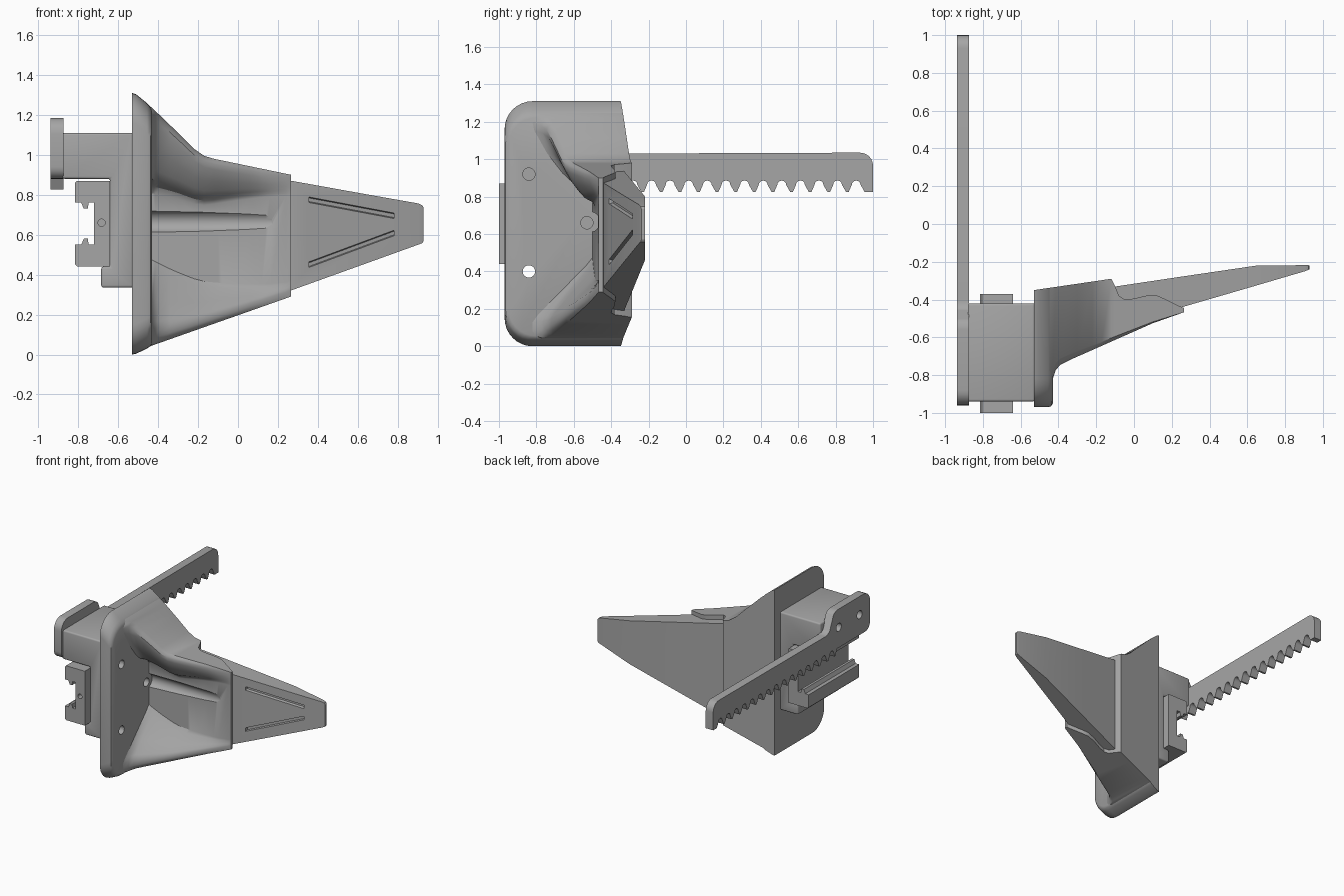
import bpy, bmesh, math
from mathutils import Vector

cube = bpy.data.objects.get("Cube")
if cube:
    bpy.data.objects.remove(cube, do_unlink=True)

grey = bpy.data.materials.new("machined grey")
grey.use_nodes = True
colour = (0.38, 0.38, 0.38, 1)
grey.diffuse_color = colour
grey.node_tree.nodes["Principled BSDF"].inputs["Base Color"].default_value = colour


def loft(name, rings):
    """Skin a list of equal-length point rings and cap both ends."""
    bm = bmesh.new()
    rows = [[bm.verts.new(p) for p in ring] for ring in rings]
    n = len(rows[0])
    for a, b in zip(rows, rows[1:]):
        for i in range(n):
            j = (i + 1) % n
            bm.faces.new((a[i], a[j], b[j], b[i]))
    bm.faces.new(rows[0])
    bm.faces.new(rows[-1])
    bmesh.ops.recalc_face_normals(bm, faces=bm.faces)
    mesh = bpy.data.meshes.new(name)
    bm.to_mesh(mesh)
    bm.free()
    mesh.materials.append(grey)
    obj = bpy.data.objects.new(name, mesh)
    bpy.context.collection.objects.link(obj)
    return obj


def prism_y(name, pts, lo, hi):
    return loft(name, [[(x, y, z) for x, z in pts] for y in (lo, hi)])


def prism_x(name, pts, lo, hi):
    return loft(name, [[(x, y, z) for y, z in pts] for x in (lo, hi)])


def circle(a, b, r, n=24):
    return [(a + r * math.cos(2 * math.pi * i / n), b + r * math.sin(2 * math.pi * i / n))
            for i in range(n)]


def apply(obj, mod):
    bpy.ops.object.select_all(action='DESELECT')
    bpy.context.view_layer.objects.active = obj
    obj.select_set(True)
    bpy.ops.object.modifier_apply(modifier=mod.name)


def cut(obj, *cutters):
    for c in cutters:
        mod = obj.modifiers.new("cut", 'BOOLEAN')
        mod.operation, mod.solver, mod.object = 'DIFFERENCE', 'EXACT', c
        apply(obj, mod)
        bpy.data.objects.remove(c, do_unlink=True)


def bevel(obj, width, segments=3):
    mod = obj.modifiers.new("bevel", 'BEVEL')
    mod.width, mod.segments, mod.limit_method = width, segments, 'ANGLE'
    mod.angle_limit = math.radians(40)
    apply(obj, mod)


def smooth(obj, angle=35):
    bpy.ops.object.select_all(action='DESELECT')
    bpy.context.view_layer.objects.active = obj
    obj.select_set(True)
    bpy.ops.object.shade_smooth_by_angle(angle=math.radians(angle))


def curve(keys, x):
    """Piecewise linear interpolation."""
    for (xa, a), (xb, b) in zip(keys, keys[1:]):
        if x <= xb:
            return a + (b - a) * (x - xa) / (xb - xa)
    return keys[-1][1]


# Mounting plate: rounded front corners, tapering towards the body
def plate_ring(x, bottom, top, inset):
    r, front, back = 0.15, -0.97 + inset, -0.35 + 0.146 * (x + 0.53)
    ring = [(x, back, bottom)]
    for cz, start in ((bottom + r, 270), (top - r, 180)):
        for i in range(9):
            a = math.radians(start - i * 90 / 8)
            ring.append((x, front + r + r * math.cos(a), cz + r * math.sin(a)))
    return ring + [(x, back, top)]


plate = loft("mounting_plate", [plate_ring(-0.53, 0.0, 1.31, 0),
                                plate_ring(-0.51, 0.004, 1.303, 0),
                                plate_ring(-0.455, 0.03, 1.258, 0),
                                plate_ring(-0.438, 0.042, 1.238, 0.006),
                                plate_ring(-0.43, 0.055, 1.222, 0.02)])
bolts = [(-0.84, 0.92), (-0.84, 0.40), (-0.53, 0.66)]
cut(plate, *[prism_x("hole_cutter", circle(y, z, 0.033), -0.6, -0.3) for y, z in bolts])
smooth(plate)

# Tapered body with a dished front between two raised arms
TOP = [(-0.5, 1.29), (-0.43, 1.235), (-0.3, 1.11), (-0.22, 1.03), (-0.17, 0.995),
       (-0.12, 0.98), (0.265, 0.90)]
BOTTOM = [(-0.5, 0.02), (-0.43, 0.045), (0.265, 0.29)]
RIM = [(-0.5, -0.84), (-0.43, -0.82), (-0.415, -0.775), (-0.39, -0.745), (-0.34, -0.72),
       (0.1, -0.525), (0.265, -0.467)]
BACK = [(-0.53, -0.35), (-0.12, -0.29), (-0.1, -0.33), (-0.08, -0.38), (-0.05, -0.40),
        (0, -0.395), (0.06, -0.38), (0.12, -0.378), (0.16, -0.395), (0.24, -0.435),
        (0.265, -0.445)]
# fraction of height near the plate, the same at the tip, and share of rim depth
DISH = [(0, 0, 0.86), (0.012, 0.015, 0.96), (0.03, 0.03, 1), (0.07, 0.05, 1),
        (0.10, 0.065, 0.92), (0.19, 0.08, 0.6), (0.32, 0.11, 0.12), (0.36, 0.13, 0),
        (0.64, 0.82, 0), (0.67, 0.84, 0.08), (0.70, 0.86, 0.34), (0.74, 0.88, 0.5),
        (0.83, 0.90, 0.76), (0.93, 0.94, 0.97), (0.965, 0.97, 1), (0.985, 0.985, 0.96),
        (1, 1, 0.86)]


def body_ring(x):
    lo, hi, rim, back = (curve(k, x) for k in (BOTTOM, TOP, RIM, BACK))
    s = min(max((x + 0.43) / 0.65, 0), 1)
    floor = -0.50 + 0.033 * s
    ring = [(x, back, lo)]
    for near, far, w in DISH:
        t = near + (far - near) * s
        y = floor + (min(rim, floor) - floor) * w
        ring.append((x, y, lo + t * (hi - lo)))
    return ring + [(x, back, hi)]


stations = sorted({x for k in (TOP, RIM, BACK) for x, _ in k if x >= -0.5})
body = loft("dished_body", [body_ring(x) for x in stations])
# Round-ended channel along the middle of the dish
channel = [[(x, y, z) for y, z in circle(-0.515, 0.665, r)]
           for x, r in ((-0.52, 0.055), (0.14, 0.055), (0.17, 0.047), (0.185, 0.03))]
cut(body, loft("channel_cutter", channel))
smooth(body, 32)


# Wedge tooth nested behind the body
def tooth_ring(x, front, back, lo, hi):
    return [(x, front, lo), (x, front, hi), (x, back, hi), (x, back, lo)]


tooth = loft("wedge_tooth", [tooth_ring(-0.14, -0.44, -0.337, 0.175, 0.943),
                             tooth_ring(0.255, -0.44, -0.278, 0.317, 0.872),
                             tooth_ring(0.65, -0.325, -0.22, 0.459, 0.801),
                             tooth_ring(0.905, -0.25, -0.218, 0.551, 0.756),
                             tooth_ring(0.923, -0.243, -0.218, 0.558, 0.747),
                             tooth_ring(0.93, -0.238, -0.22, 0.57, 0.733)])


# Slanted relief slots on the tooth front
def slot(x0, z0, x1, z1, half=0.018):
    rings = []
    for x, z in ((x0, z0), (x1, z1)):
        y = -0.44 + (x - 0.255) * 0.291
        rings.append([(x, y - 0.05, z - half - 0.008), (x, y - 0.05, z + half + 0.008),
                      (x, y + 0.02, z + half * 0.5), (x, y + 0.02, z - half * 0.5)])
    return loft("slot_cutter", rings)


cut(tooth, slot(0.355, 0.775, 0.78, 0.695), slot(0.355, 0.45, 0.78, 0.608))
smooth(tooth, 20)

# Bracket behind the plate
bracket = prism_y("bracket", [(-0.88, 0.88), (-0.64, 0.88), (-0.64, 0.44), (-0.685, 0.44),
                              (-0.685, 0.335), (-0.525, 0.335), (-0.525, 1.11),
                              (-0.88, 1.11)], -0.94, -0.42)
bevel(bracket, 0.012)
cut(bracket, *[prism_x("hole_cutter", circle(y, z, 0.033), -0.8, -0.4) for y, z in bolts])
smooth(bracket)

# Guide rail: hooked channel, mirrored about its middle height
mid = 0.655
half = [(-0.64, 0.215), (-0.805, 0.215), (-0.815, 0.205), (-0.815, 0.105), (-0.785, 0.105),
        (-0.772, 0.075), (-0.752, 0.075), (-0.748, 0.105), (-0.72, 0.105)]
rail = prism_y("guide_rail", [(x, mid + h) for x, h in half] +
               [(x, mid - h) for x, h in reversed(half)], -1.0, -0.37)
cut(rail, prism_y("hole_cutter", circle(-0.683, 0.66, 0.018), -1.1, -0.9))
smooth(rail)


# Toothed rack: narrow bar with a taller mounting head
def arc(cy, cz, r, start, end, n=6):
    angles = [math.radians(start + (end - start) * i / n) for i in range(n + 1)]
    return [(cy + r * math.cos(a), cz + r * math.sin(a)) for a in angles]


outline = arc(-0.90, 0.94, 0.06, 270, 180) + arc(-0.88, 1.105, 0.08, 180, 90)
outline += arc(-0.56, 1.105, 0.08, 90, 45) + arc(-0.40, 1.11, 0.08, 225, 270)
outline += arc(0.93, 0.965, 0.07, 90, 0) + [(1.0, 0.825), (0.975, 0.825)]
for i in range(15):
    y = 0.91 - i * 0.0995
    outline += [(y + 0.045, 0.825)] + arc(y, 0.862, 0.024, 0, 180) + [(y - 0.04, 0.825)]
outline += [(-0.55, 0.88)]
rack = prism_x("toothed_rack", outline, -0.938, -0.873)
cut(rack, *[prism_x("hole_cutter", circle(y, 1.04, 0.032), -1, -0.8) for y in (-0.57, -0.83)])
smooth(rack)
